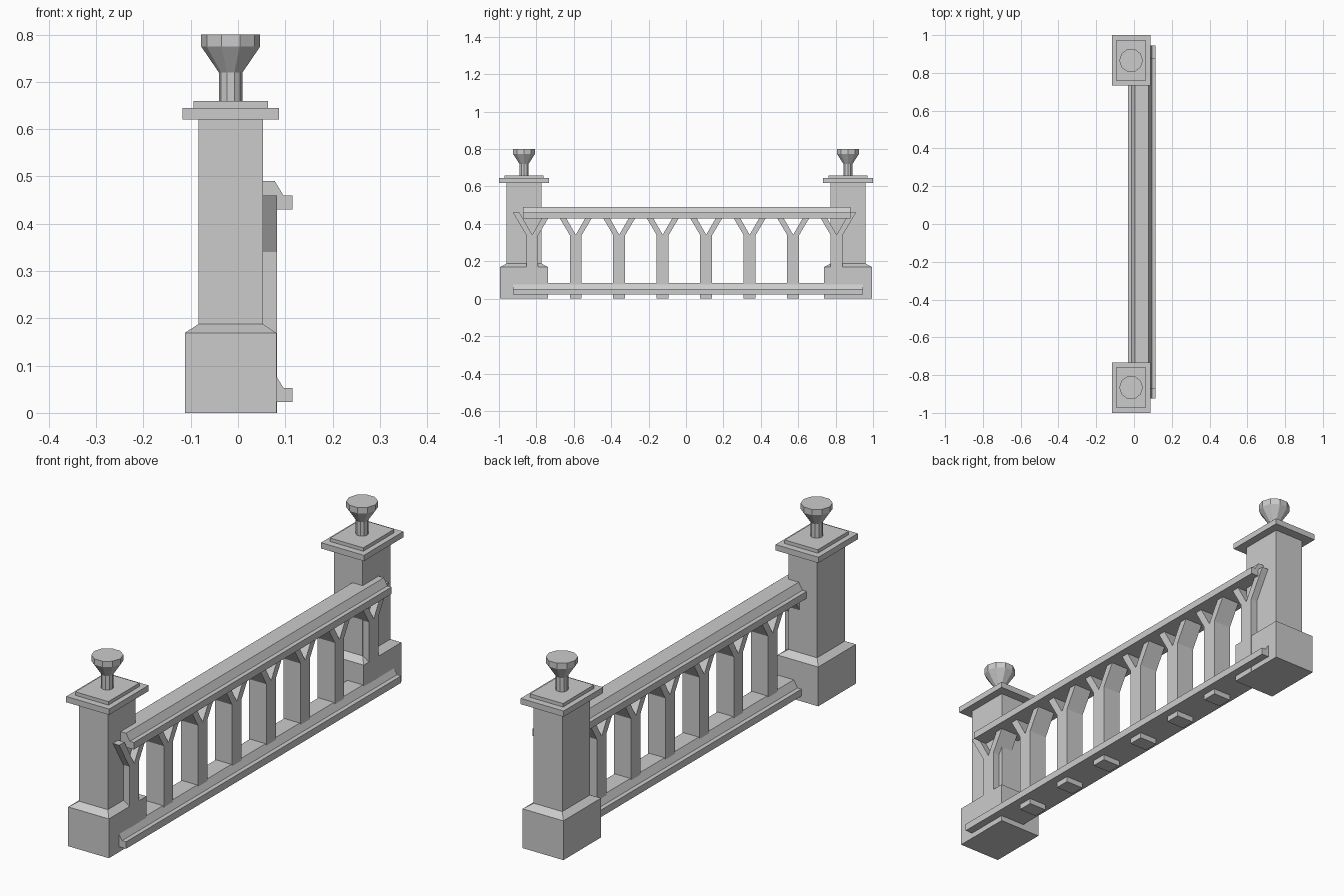
import bpy, bmesh, math

if "Cube" in bpy.data.objects:
    bpy.data.objects.remove(bpy.data.objects["Cube"])

POST_X, POST_Y = -0.0155, 0.866
RAIL_X = 0.041


def finish(name, bm):
    bmesh.ops.recalc_face_normals(bm, faces=bm.faces[:])
    me = bpy.data.meshes.new(name)
    bm.to_mesh(me)
    bm.free()
    ob = bpy.data.objects.new(name, me)
    bpy.context.collection.objects.link(ob)
    return ob


def loft(name, rings):
    """Closed solid skinned through a list of equal-length rings of points."""
    bm = bmesh.new()
    vs = [[bm.verts.new(p) for p in r] for r in rings]
    n = len(vs[0])
    for a, b in zip(vs, vs[1:]):
        for i in range(n):
            j = (i + 1) % n
            bm.faces.new((a[i], a[j], b[j], b[i]))
    bm.faces.new(vs[0])
    bm.faces.new(vs[-1])
    return finish(name, bm)


def rect(y, hx, hy, z):
    return [(POST_X + sx * hx, y + sy * hy, z)
            for sx, sy in ((-1, -1), (1, -1), (1, 1), (-1, 1))]


def circle(y, r, z, n=10):
    return [(POST_X + r * math.cos(2 * math.pi * i / n),
             y + r * math.sin(2 * math.pi * i / n), z) for i in range(n)]


# Posts: base with sloped shoulder, shaft, two-step cap, faceted finial
for side, y in (("front", -POST_Y), ("back", POST_Y)):
    loft(side + "_post", [rect(y, *s) for s in (
        (0.097, 0.128, 0), (0.097, 0.128, 0.169),
        (0.068, 0.094, 0.188), (0.068, 0.094, 0.62))])
    loft(side + "_post_cap", [rect(y, *s) for s in (
        (0.102, 0.134, 0.62), (0.102, 0.134, 0.645))])
    loft(side + "_post_cap_step", [rect(y, *s) for s in (
        (0.079, 0.105, 0.645), (0.079, 0.105, 0.66))])
    loft(side + "_finial", [circle(y, *s) for s in (
        (0.025, 0.66), (0.025, 0.72), (0.0625, 0.775), (0.0625, 0.80))])


# Rails: moulded section swept along y
def rail(name, z, y0, y1):
    half = [(0.074, 0), (0.074, 0.03), (0.055, 0.03), (0.037, 0.06)]
    prof = half + [(-x, h) for x, h in reversed(half)]
    loft(name, [[(RAIL_X + x, y, z + h) for x, h in prof] for y in (y0, y1)])


rail("top_rail", 0.43, -0.872, 0.88)
rail("bottom_rail", 0.023, -0.925, 0.945)

# Balusters: Y-shaped outline with slab thickness
right = [(0.032, 0), (0.032, 0.34), (0.103, 0.46), (0.068, 0.46)]
outline = right + [(0, 0.342)] + [(-a, b) for a, b in reversed(right)]
for k in range(8):
    cy = -0.822 + 0.2325 * k
    loft(f"baluster_{k + 1}",
         [[(x, cy + a, b) for a, b in outline] for x in (0.0, 0.082)])
